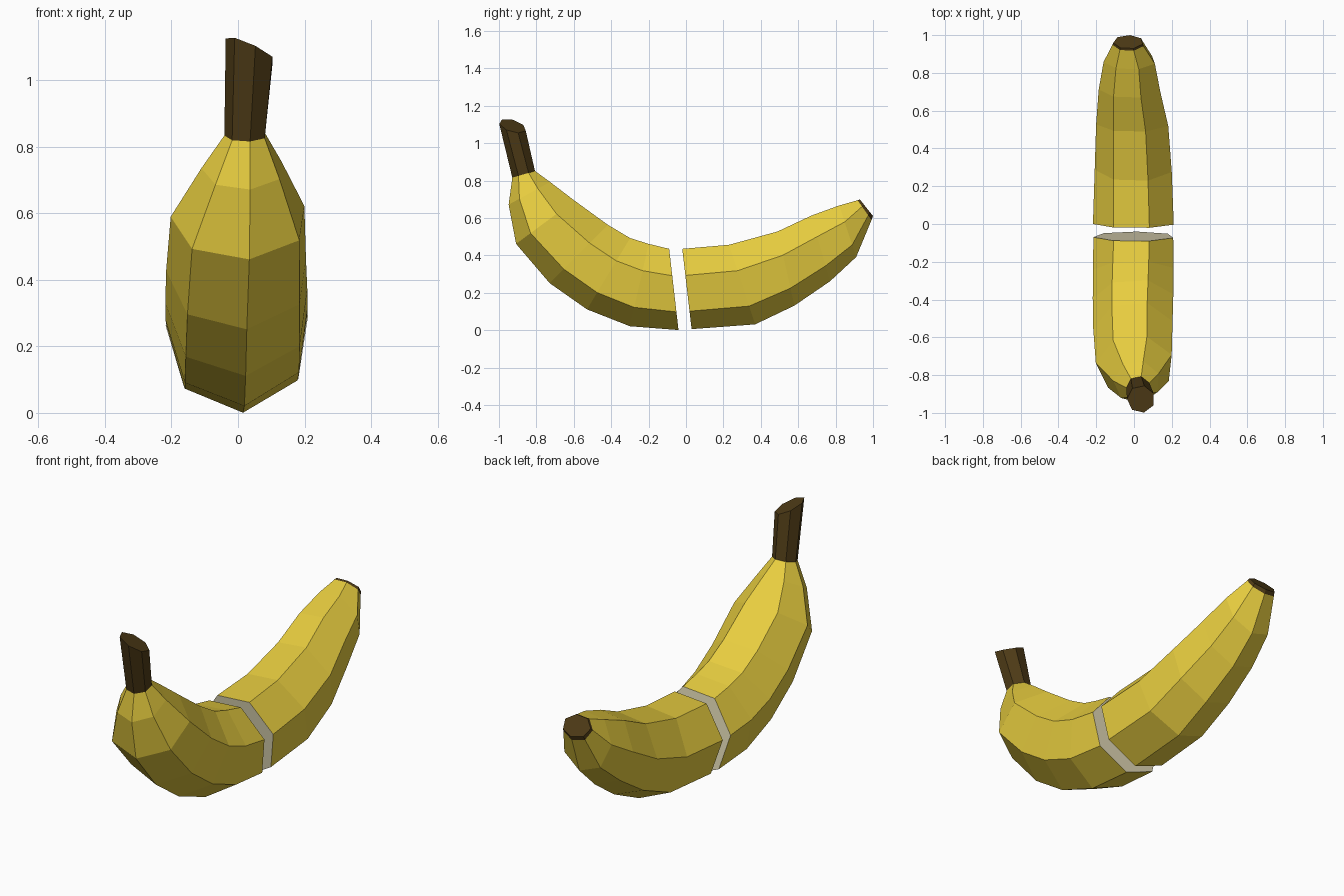
import bpy, bmesh, math
from mathutils import Vector

if "Cube" in bpy.data.objects:
    bpy.data.objects.remove(bpy.data.objects["Cube"])

SIDES = 7


def material(name, rgb):
    m = bpy.data.materials.new(name)
    m.diffuse_color = (*rgb, 1)
    m.use_nodes = True
    m.node_tree.nodes["Principled BSDF"].inputs["Base Color"].default_value = m.diffuse_color
    return m


MATS = [material("yellow_peel", (0.80, 0.61, 0.05)),
        material("dark_brown", (0.075, 0.043, 0.008)),
        material("cream_flesh", (0.75, 0.69, 0.47))]
PEEL, BROWN, FLESH = range(3)


def ring_points(oy, oz, iy, iz, half, cx, twist):
    """Seven-sided section spanning an outer-curve point and an inner-curve point."""
    outer, inner = Vector((0, oy, oz)), Vector((0, iy, iz))
    axis = (outer - inner) / 1.93
    centre = outer - axis + Vector((cx, 0, 0))
    pts = []
    for i in range(SIDES):
        a = math.tau * i / SIDES + math.radians(twist)
        pts.append(centre + axis * math.cos(a) + Vector((half * math.sin(a), 0, 0)))
    return pts


def loft(name, sections, slope=0.0):
    """Skin the sections: cut end is flesh, last band and end cap are brown."""
    bm = bmesh.new()
    rings = [[bm.verts.new(p) for p in ring_points(*s)] for s in sections]
    for v in rings[-1]:                      # slanted end cut
        v.co.z -= slope * (v.co.x - sections[-1][5])
    for k, (a, b) in enumerate(zip(rings, rings[1:])):
        for i in range(SIDES):
            j = (i + 1) % SIDES
            f = bm.faces.new((a[i], a[j], b[j], b[i]))
            f.material_index = BROWN if k == len(rings) - 2 else PEEL
    bm.faces.new(rings[0]).material_index = FLESH
    bm.faces.new(rings[-1]).material_index = BROWN
    bmesh.ops.recalc_face_normals(bm, faces=bm.faces[:])
    mesh = bpy.data.meshes.new(name)
    bm.to_mesh(mesh)
    bm.free()
    for m in MATS:
        mesh.materials.append(m)
    obj = bpy.data.objects.new(name, mesh)
    bpy.context.collection.objects.link(obj)
    return obj


# Front half with the stem: outer y, z, inner y, z, half width, centre x, twist
loft("stem_half", [
    (-0.04, 0.00, -0.09, 0.435, 0.217, 0.00, 4),
    (-0.30, 0.02, -0.20, 0.46, 0.22, 0.00, 5),
    (-0.53, 0.11, -0.30, 0.49, 0.22, 0.00, 6),
    (-0.73, 0.25, -0.42, 0.56, 0.217, 0.00, 7),
    (-0.91, 0.46, -0.60, 0.69, 0.208, 0.005, 8),
    (-0.95, 0.67, -0.73, 0.79, 0.125, 0.015, 10),
    (-0.93, 0.815, -0.81, 0.85, 0.064, 0.023, 12),
    (-1.00, 1.11, -0.86, 1.075, 0.074, 0.037, 12),
], slope=0.45)

# Back half with the blunt tip
loft("tip_half", [
    (0.03, 0.005, -0.02, 0.435, 0.22, 0.00, 4),
    (0.37, 0.03, 0.23, 0.455, 0.21, 0.00, 5),
    (0.58, 0.13, 0.49, 0.525, 0.197, -0.005, 6),
    (0.77, 0.26, 0.67, 0.61, 0.168, -0.02, 6),
    (0.91, 0.39, 0.82, 0.665, 0.14, -0.022, 6),
    (0.992, 0.588, 0.918, 0.694, 0.085, -0.03, 6),
    (1.00, 0.61, 0.93, 0.698, 0.08, -0.03, 6),
])
